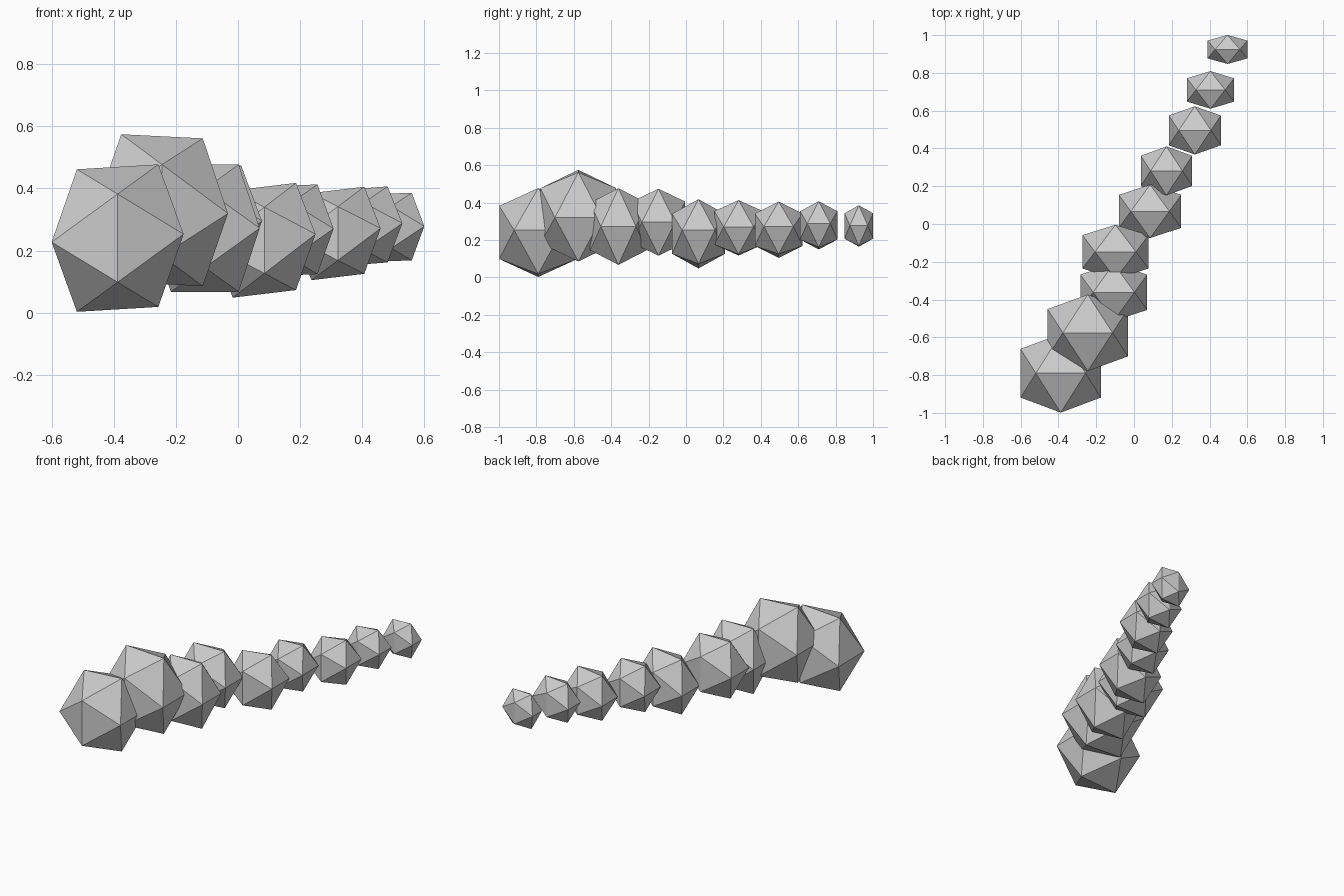
import bpy, bmesh, math
from mathutils import Vector

if "Cube" in bpy.data.objects:
    bpy.data.objects.remove(bpy.data.objects["Cube"])

PHI = (1 + math.sqrt(5)) / 2
NORM = math.hypot(1, PHI)


def icosahedron_points():
    """Three crossed golden rectangles, on the unit sphere."""
    pts = []
    for a in (-1, 1):
        for b in (-PHI, PHI):
            pts += [(a, 0, b), (0, b, a), (b, a, 0)]
    return [Vector(p) / NORM for p in pts]


def segment(name, centre, radii, tilt):
    bm = bmesh.new()
    for p in icosahedron_points():
        x, y, z = (p[i] * radii[i] for i in range(3))
        bm.verts.new((x + centre[0], y + centre[1], z + centre[2] + tilt * x))
    bmesh.ops.convex_hull(bm, input=bm.verts[:])
    bmesh.ops.recalc_face_normals(bm, faces=bm.faces[:])
    mesh = bpy.data.meshes.new(name)
    bm.to_mesh(mesh)
    bm.free()
    obj = bpy.data.objects.new(name, mesh)
    bpy.context.collection.objects.link(obj)


# Tapering chain of faceted boulders: x, z, radius x, y, z, tilt
CHAIN = [
    (-0.388, 0.24, 0.250, 0.245, 0.270, 0.06),
    (-0.245, 0.33, 0.250, 0.238, 0.280, -0.05),
    (-0.107, 0.272, 0.208, 0.178, 0.241, 0.0),
    (-0.098, 0.295, 0.206, 0.168, 0.210, 0.0),
    (0.085, 0.233, 0.194, 0.166, 0.203, 0.12),
    (0.172, 0.265, 0.160, 0.152, 0.170, 0.04),
    (0.322, 0.255, 0.162, 0.150, 0.165, 0.12),
    (0.405, 0.278, 0.147, 0.117, 0.144, 0.08),
    (0.495, 0.275, 0.124, 0.090, 0.128, 0.03),
]
FIRST_Y, LAST_Y = -0.79, 0.924
for i, (x, z, rx, ry, rz, tilt) in enumerate(CHAIN):
    y = FIRST_Y + (LAST_Y - FIRST_Y) * i / (len(CHAIN) - 1)
    segment(f"boulder_{i + 1}", (x, y, z), (rx, ry, rz), tilt)
